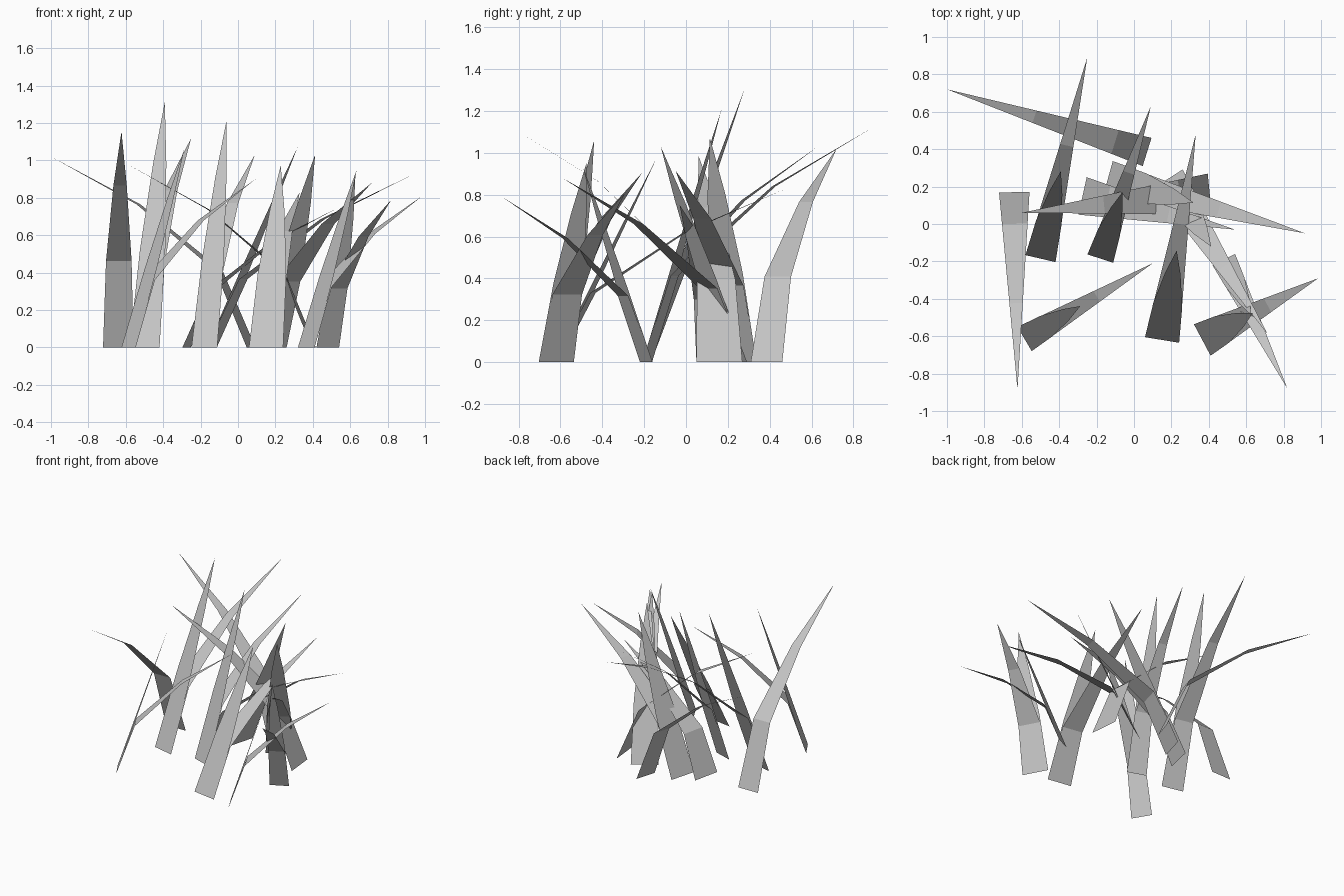
import bpy
import bmesh
from mathutils import Vector

if "Cube" in bpy.data.objects:
    bpy.data.objects.remove(bpy.data.objects["Cube"])

# One flat grey for all grass
grey = bpy.data.materials.new("blade_grey")
grey.diffuse_color = (0.55, 0.55, 0.55, 1)
grey.use_nodes = True
grey.node_tree.nodes["Principled BSDF"].inputs["Base Color"].default_value = grey.diffuse_color


def add_blade(name, base, tip, height, width, bend):
    """Flat tapering blade of three segments; bend 2 arcs over, bend 1 is straight."""
    root, lean = Vector(base), Vector(tip) - Vector(base)
    side = Vector((-lean.y, lean.x)).normalized() * width / 2
    bm = bmesh.new()
    rows = []
    for t in (0, 0.4, 0.75):
        centre = root + lean * t ** bend
        half = side * (1 - t * t)
        rows.append([bm.verts.new((*(centre + s * half), height * t)) for s in (1, -1)])
    point = bm.verts.new((*(root + lean), height))
    for low, high in zip(rows, rows[1:]):
        bm.faces.new((low[0], low[1], high[1], high[0]))
    bm.faces.new((rows[-1][0], rows[-1][1], point))
    # Upper side faces the sky
    bm.normal_update()
    for face in bm.faces:
        if face.normal.z < 0:
            face.normal_flip()
    mesh = bpy.data.meshes.new(name)
    bm.to_mesh(mesh)
    bm.free()
    mesh.materials.append(grey)
    bpy.context.collection.objects.link(bpy.data.objects.new(name, mesh))


# Pairs sharing a root: root, arched tip, arched height, width
pairs = [
    ((-0.50, -0.185), (-0.25, 0.89), 1.12, 0.165),
    ((-0.585, -0.615), (0.10, -0.21), 0.905, 0.15),
    ((-0.18, -0.185), (0.09, 0.63), 1.03, 0.145),
    ((0.15, -0.62), (0.33, 0.48), 0.83, 0.185),
    ((0.365, -0.62), (0.985, -0.29), 0.81, 0.19),
    ((-0.14, 0.24), (0.915, -0.05), 0.915, 0.20),
    ((0.18, 0.24), (0.715, -0.59), 0.88, 0.19),
    ((0.48, -0.19), (0.82, -0.88), 0.79, 0.135),
]
for i, (base, tip, height, width) in enumerate(pairs, 1):
    add_blade(f"arched_blade_{i}", base, tip, height, width, 2)
    upright_tip = Vector(base).lerp(Vector(tip), 0.435)
    add_blade(f"upright_blade_{i}", base, upright_tip, height * 1.172, width, 1)

# Lone arched blades
singles = [
    ((0.07, 0.385), (-1.0, 0.72), 1.02, 0.158),
    ((-0.64, 0.17), (-0.623, -0.885), 1.155, 0.163),
    ((0.405, 0.16), (-0.60, 0.06), 0.985, 0.22),
    ((-0.275, 0.15), (0.54, -0.03), 0.75, 0.205),
]
for i, (base, tip, height, width) in enumerate(singles, 1):
    add_blade(f"lone_blade_{i}", base, tip, height, width, 2)
